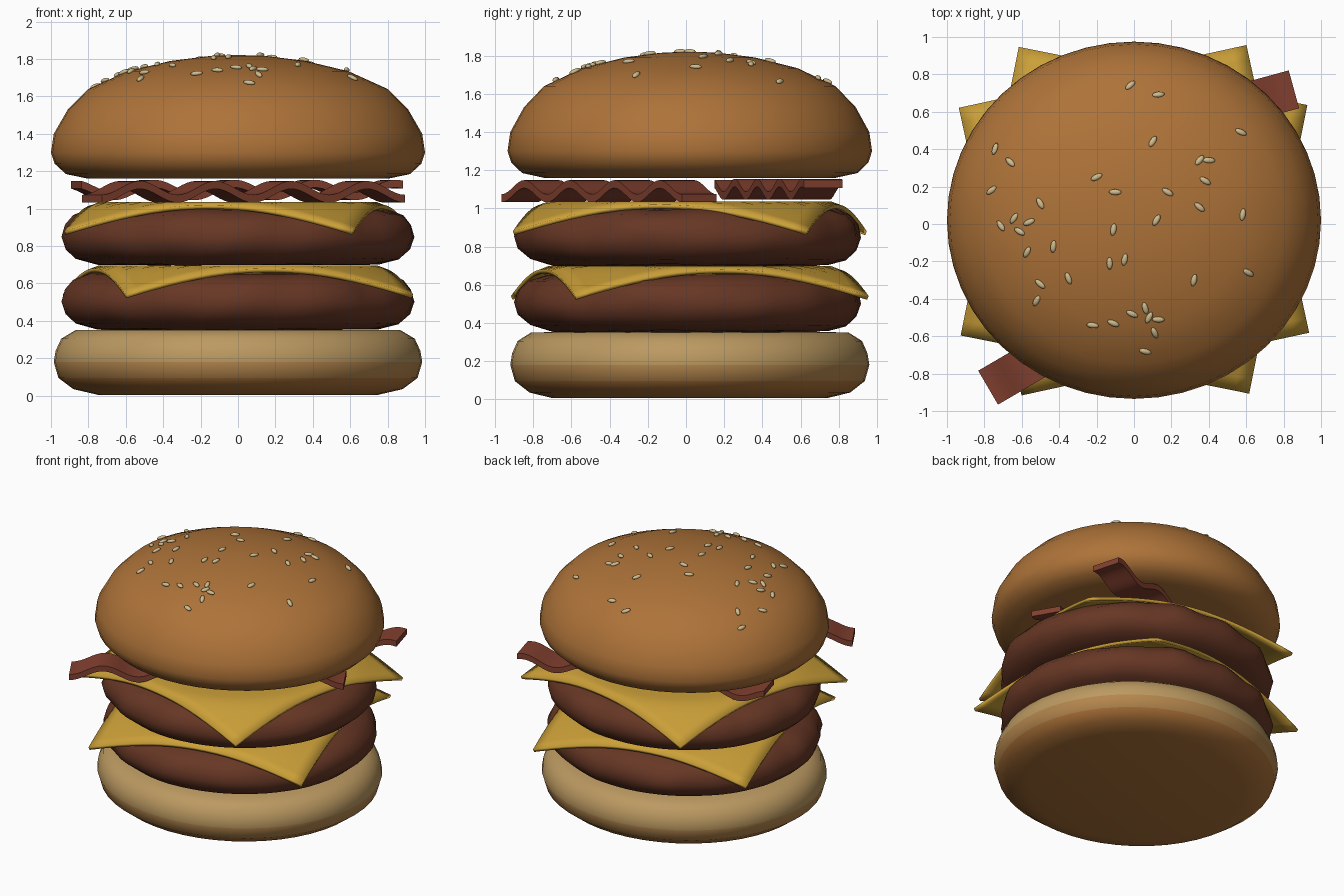
import bpy, bmesh, math, random
from mathutils import Vector, noise

if "Cube" in bpy.data.objects:
    bpy.data.objects.remove(bpy.data.objects["Cube"])

random.seed(4)
CY, SY = 0.02, 0.955          # stack centre and front-back squash


def material(name, rgb):
    m = bpy.data.materials.new(name)
    m.diffuse_color = (*rgb, 1)
    m.use_nodes = True
    m.node_tree.nodes["Principled BSDF"].inputs["Base Color"].default_value = m.diffuse_color
    return m


CRUST = material("crust", (0.42, 0.17, 0.04))
TOAST = material("toast", (0.46, 0.24, 0.075))
CRUMB = material("crumb", (0.50, 0.32, 0.12))
MEAT = material("meat", (0.135, 0.038, 0.018))
CHEESE = material("cheese", (0.60, 0.35, 0.04))
BACON = material("bacon", (0.22, 0.05, 0.028))
SEED = material("seed", (0.62, 0.50, 0.27))


def finish(name, bm, *mats, angle=50):
    bmesh.ops.recalc_face_normals(bm, faces=bm.faces)
    me = bpy.data.meshes.new(name)
    bm.to_mesh(me)
    bm.free()
    ob = bpy.data.objects.new(name, me)
    bpy.context.collection.objects.link(ob)
    for m in mats:
        me.materials.append(m)
    bpy.ops.object.select_all(action='DESELECT')
    ob.select_set(True)
    bpy.context.view_layer.objects.active = ob
    bpy.ops.object.shade_smooth_by_angle(angle=math.radians(angle))
    return ob


def lathe(profile, sides):
    """Closed round body; profile runs from bottom centre to top centre."""
    bm = bmesh.new()
    rings = []
    for r, z in profile:
        n = 1 if r == 0 else sides
        rings.append([bm.verts.new((r * math.cos(2 * math.pi * i / sides),
                                    CY + SY * r * math.sin(2 * math.pi * i / sides), z))
                      for i in range(n)])
    for a, b in zip(rings, rings[1:]):
        for i in range(sides):
            j = (i + 1) % sides
            f = [a[i % len(a)], a[j % len(a)], b[j % len(b)], b[i % len(b)]]
            bm.faces.new(list(dict.fromkeys(f)))
    return bm


# Bottom bun: browned underneath, pale towards the cut face
bm = lathe([(0, 0.005), (0.75, 0.005), (0.88, 0.035), (0.96, 0.095), (0.985, 0.18),
            (0.975, 0.24), (0.945, 0.305), (0.87, 0.35), (0.7, 0.352), (0, 0.352)], 48)
for f in bm.faces:
    z = f.calc_center_median().z
    f.material_index = 0 if z < 0.12 else 1 if z < 0.2 else 2
finish("bottom_bun", bm, CRUST, TOAST, CRUMB)

# Top bun
DOME = [(1.0, 1.30), (0.985, 1.40), (0.91, 1.53), (0.80, 1.64), (0.59, 1.735),
        (0.36, 1.79), (0.16, 1.815), (0, 1.822)]
bm = lathe([(0, 1.16), (0.80, 1.16), (0.92, 1.185), (0.98, 1.24)] + DOME, 48)
finish("top_bun", bm, CRUST)


# Patties: round slabs with a lumpy rim
def patty(name, z0):
    bm = lathe([(0, 0), (0.5, 0), (0.76, 0.005), (0.87, 0.035), (0.925, 0.085), (0.945, 0.15),
                (0.925, 0.215), (0.88, 0.265), (0.79, 0.298), (0.5, 0.302), (0, 0.302)], 64)
    for v in bm.verts:
        r = math.hypot(v.co.x, v.co.y - CY)
        if r > 0.6:
            n = noise.noise(Vector((v.co.x * 5, v.co.y * 5, v.co.z * 4)))
            k = 1 + 0.035 * n
            v.co.x *= k
            v.co.y = CY + (v.co.y - CY) * k
            v.co.z += 0.012 * n
        v.co.z += z0
    finish(name, bm, MEAT, angle=60)


patty("lower_patty", 0.352)
patty("upper_patty", 0.698)


# Cheese slices: square sheets whose corners droop over the patty
def cheese(name, z0, turn):
    bm = bmesh.new()
    bmesh.ops.create_grid(bm, x_segments=20, y_segments=20, size=0.787)
    c, s = math.cos(math.radians(turn)), math.sin(math.radians(turn))
    for v in bm.verts:
        x, y, _ = v.co
        r = math.hypot(x, y)
        v.co = (c * x - s * y, CY + s * x + c * y, z0 - 0.43 * max(0, r - 0.75))
    ob = finish(name, bm, CHEESE)
    sol = ob.modifiers.new("thickness", 'SOLIDIFY')
    sol.thickness = 0.022
    sol.offset = -1


cheese("lower_cheese", 0.697, 12.3)
cheese("upper_cheese", 1.036, -11.4)


# Bacon: wavy strips with a rectangular section
def bacon(name, start, end, z0, amp, phase, waves=4, width=0.21, thick=0.042):
    a, b = Vector(start), Vector(end)
    d = (b - a).normalized()
    side = Vector((-d.y, d.x)) * width / 2
    bm = bmesh.new()
    prev, n = None, 64
    for i in range(n + 1):
        t = i / n
        p = a.lerp(b, t)
        z = z0 + amp * math.cos(2 * math.pi * waves * t + phase)
        ring = [bm.verts.new((p.x + k * side.x, p.y + k * side.y, z + h * thick / 2))
                for k, h in ((-1, -1), (1, -1), (1, 1), (-1, 1))]
        if prev:
            for j in range(4):
                m = (j + 1) % 4
                bm.faces.new((prev[j], prev[m], ring[m], ring[j]))
        if i in (0, n):
            bm.faces.new(ring)
        prev = ring
    finish(name, bm, BACON)


bacon("front_bacon", (-0.78, -0.875), (0.84, 0.07), 1.09, 0.037, math.pi)
bacon("back_bacon", (-0.865, 0.25), (0.855, 0.72), 1.10, 0.034, 0.6)


# Sesame seeds resting on the dome
def dome_at(r):
    for (r1, z1), (r0, z0) in zip(DOME, DOME[1:]):
        if r0 <= r <= r1:
            t = (r - r0) / (r1 - r0)
            return z0 + t * (z1 - z0), (z1 - z0) / (r1 - r0)


SPOTS = [(-.02, .74), (.13, .69), (.10, .44), (.57, .49), (-.74, .40), (-.66, .33), (-.20, .25),
         (-.10, .17), (-.76, .18), (-.50, .11), (.35, .34), (.40, .34), (.38, .23), (.18, .17),
         (.35, .09), (.58, .05), (.12, .02), (-.11, -.03), (-.64, .03), (-.71, -.01),
         (-.61, -.04), (-.56, .01), (-.57, -.15), (-.43, -.12), (-.35, -.29), (-.50, -.32),
         (-.52, -.41), (-.13, -.21), (-.05, -.19), (.32, -.30), (.61, -.26), (-.22, -.54),
         (-.11, -.53), (-.01, -.48), (.06, -.45), (.08, -.50), (.13, -.51), (.11, -.58),
         (.06, -.68)]
bm = bmesh.new()
for x, y in SPOTS:
    r = math.hypot(x, (y - CY) / SY)
    z, slope = dome_at(r)
    normal = Vector((-slope * x / r, -slope * (y - CY) / r, 1)).normalized()
    rot = normal.to_track_quat('Z', 'Y').to_matrix()
    yaw = random.uniform(0, math.pi)
    c, s = math.cos(yaw), math.sin(yaw)
    new = bmesh.ops.create_uvsphere(bm, u_segments=10, v_segments=6, radius=1)["verts"]
    for v in new:
        px, py, pz = v.co.x * 0.034, v.co.y * 0.016, v.co.z * 0.012
        v.co = Vector((x, y, z)) + normal * 0.006 + rot @ Vector((c * px - s * py, s * px + c * py, pz))
finish("sesame_seeds", bm, SEED, angle=80)
